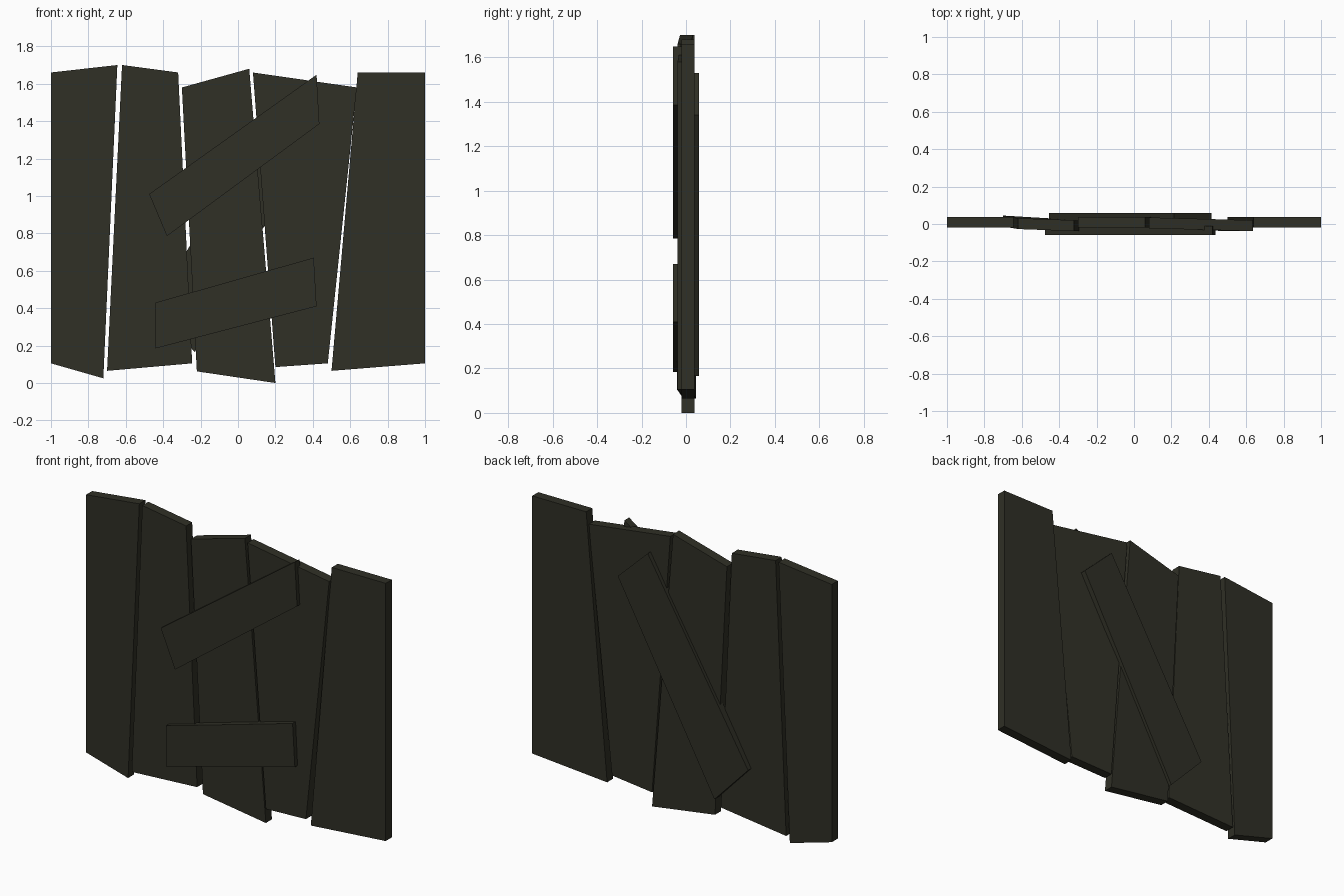
import bpy, bmesh

if "Cube" in bpy.data.objects:
    bpy.data.objects.remove(bpy.data.objects["Cube"])

wood = bpy.data.materials.new("dark olive wood")
wood.diffuse_color = (0.029, 0.029, 0.019, 1)
wood.use_nodes = True
wood.node_tree.nodes["Principled BSDF"].inputs["Base Color"].default_value = wood.diffuse_color


def board(name, corners, front, back, shifts=(0, 0, 0, 0)):
    """Four-cornered board in the XZ plane; shifts warp each corner in depth."""
    bm = bmesh.new()
    f = [bm.verts.new((x, front + s, z)) for (x, z), s in zip(corners, shifts)]
    b = [bm.verts.new((x, back + s, z)) for (x, z), s in zip(corners, shifts)]
    bm.faces.new(f)
    bm.faces.new(b[::-1])
    for i in range(4):
        j = (i + 1) % 4
        bm.faces.new((f[j], f[i], b[i], b[j]))
    bmesh.ops.recalc_face_normals(bm, faces=bm.faces)
    me = bpy.data.meshes.new(name)
    bm.to_mesh(me)
    bm.free()
    me.materials.append(wood)
    bpy.context.collection.objects.link(bpy.data.objects.new(name, me))


# Upright planks: bottom left, bottom right, top right, top left
FRONT, BACK = -0.02, 0.038
board("plank_1", [(-1, .105), (-.72, .025), (-.645, 1.70), (-1, 1.66)], FRONT, BACK)
board("plank_2", [(-.70, .065), (-.245, .105), (-.32, 1.66), (-.62, 1.70)], FRONT, BACK,
      (.007, -.02, -.018, -.007))
board("plank_3", [(-.22, .062), (.20, 0), (.06, 1.68), (-.30, 1.58)], FRONT, BACK)
board("plank_4", [(.20, .085), (.48, .105), (.635, 1.58), (.08, 1.66)], FRONT, BACK,
      (0, -.018, -.018, -.003))
board("plank_5", [(.50, .065), (1, .105), (1, 1.66), (.64, 1.66)], FRONT, BACK)

# Cross slats nailed on the front
board("upper_front_slat", [(-.38, .785), (.435, 1.385), (.42, 1.648), (-.475, 1.01)], -.058, -.012)
board("lower_front_slat", [(-.44, .185), (.42, .41), (.405, .67), (-.44, .43)], -.058, -.012)

# Diagonal slat on the back
board("back_slat", [(-.23, .165), (.415, 1.34), (.215, 1.53), (-.455, .40)], .014, .058)
